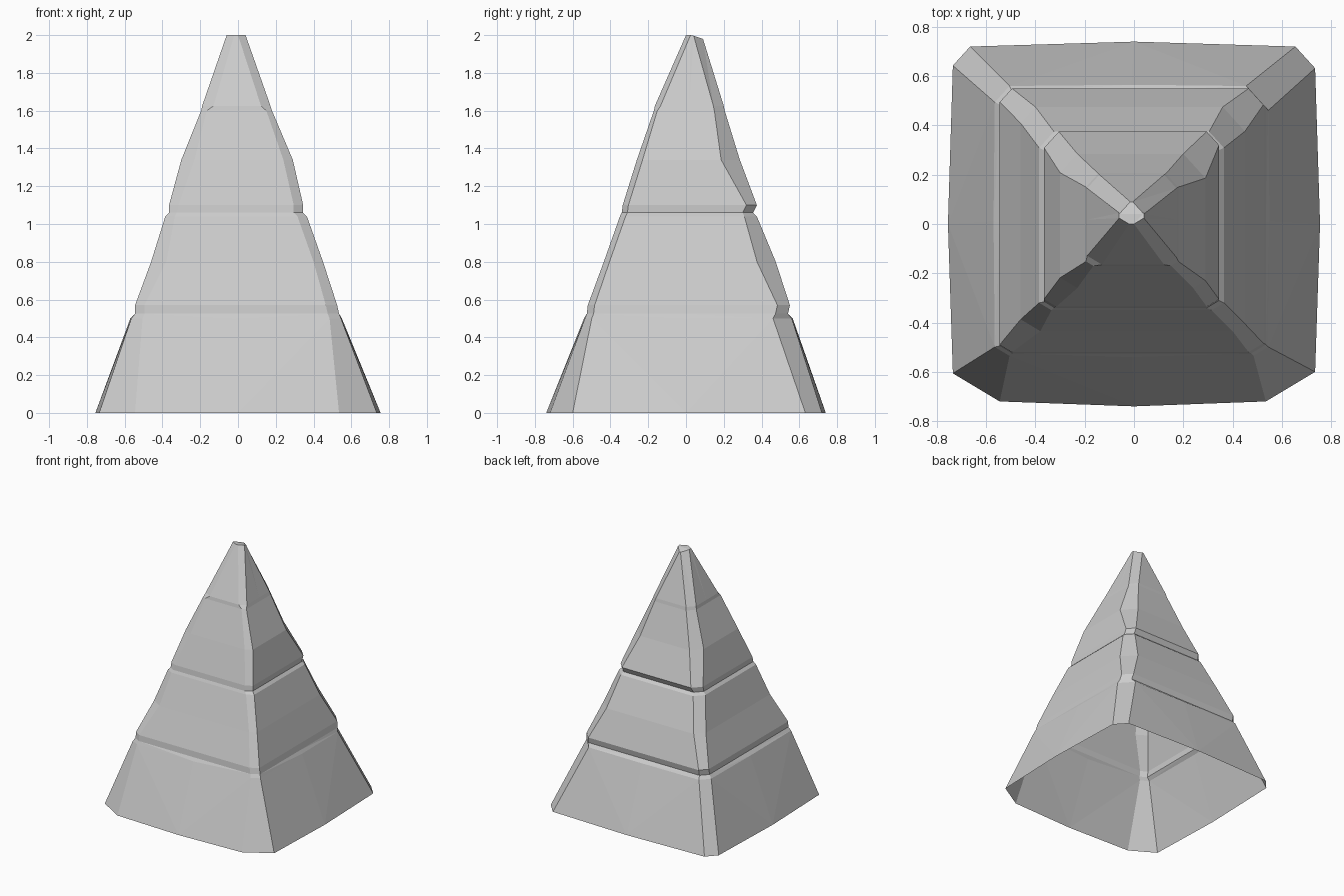
import bpy
import bmesh

default_cube = bpy.data.objects.get("Cube")
if default_cube:
    bpy.data.objects.remove(default_cube)

# Light grey material
grey = bpy.data.materials.new("light_grey")
grey.use_nodes = True
colour = (0.6, 0.6, 0.6, 1)
grey.diffuse_color = colour
grey.node_tree.nodes["Principled BSDF"].inputs["Base Color"].default_value = colour

# Levels: height, x range, y range, side bulge,
# corner cuts (front left, front right, back right, back left as seen from the front)
LEVELS = [
    (0.00, -0.755, 0.755, -0.74, 0.74, 0.02, (0.19, 0.20, 0.08, 0.07)),
    (0.50, -0.57, 0.55, -0.54, 0.565, 0.005, (0.06, 0.06, 0.09, 0.06)),
    (0.525, -0.545, 0.535, -0.525, 0.54, 0, (0.05, 0.06, 0.06, 0.05)),
    (0.57, -0.545, 0.525, -0.52, 0.55, 0, (0.05, 0.06, 0.06, 0.05)),
    (0.80, -0.46, 0.45, -0.435, 0.475, 0, (0.08, 0.05, 0.09, 0.06)),
    (1.04, -0.385, 0.365, -0.35, 0.375, 0, (0.05, 0.05, 0.06, 0.06)),
    (1.06, -0.365, 0.345, -0.34, 0.355, 0, (0.04, 0.05, 0.05, 0.05)),
    (1.10, -0.365, 0.345, -0.335, 0.375, 0, (0.05, 0.05, 0.05, 0.06)),
    (1.34, -0.30, 0.29, -0.26, 0.285, 0, (0.07, 0.05, 0.09, 0.07)),
    (1.60, -0.195, 0.18, -0.17, 0.205, 0, (0.03, 0.03, 0.05, 0.05)),
    (1.625, -0.19, 0.172, -0.165, 0.20, 0, (0.06, 0.05, 0.05, 0.05)),
    (2.00, -0.06, 0.04, 0.0, 0.09, 0, (0.04, 0.04, 0.045, 0.045)),
]


def outline(level):
    """Square outline with cut corners and a midpoint on each side."""
    z, x0, x1, y0, y1, bulge, (fl, fr, br, bl) = level
    a, b, c, d = x0 + bulge, x1 - bulge, y0 + bulge, y1 - bulge
    mx, my = (x0 + x1) / 2, (y0 + y1) / 2
    front, back = 0.6, 1.1
    points = [
        (a + fl, c), (mx, y0), (b - fr, c),
        (b, c + fr * front), (x1, my), (b, d - br * back),
        (b - br, d), (mx, y1), (a + bl, d),
        (a, d - bl * back), (x0, my), (a, c + fl * front),
    ]
    # The worn tip slopes down towards the back
    tilt = 0.33 if level is LEVELS[-1] else 0
    return [(x, y, z - tilt * max(y - 0.03, 0)) for x, y in points]


# Hollow tiered shell, open underneath
bm = bmesh.new()
rings = [[bm.verts.new(p) for p in outline(level)] for level in LEVELS]
for low, high in zip(rings, rings[1:]):
    for i in range(len(low)):
        j = (i + 1) % len(low)
        bm.faces.new((low[i], low[j], high[j], high[i]))
bm.faces.new(rings[-1])
bmesh.ops.remove_doubles(bm, verts=bm.verts, dist=0.001)
bmesh.ops.triangulate(bm, faces=bm.faces)
bmesh.ops.recalc_face_normals(bm, faces=bm.faces)

mesh = bpy.data.meshes.new("tiered_pyramid")
bm.to_mesh(mesh)
bm.free()
mesh.materials.append(grey)
pyramid = bpy.data.objects.new("tiered_pyramid", mesh)
bpy.context.collection.objects.link(pyramid)
